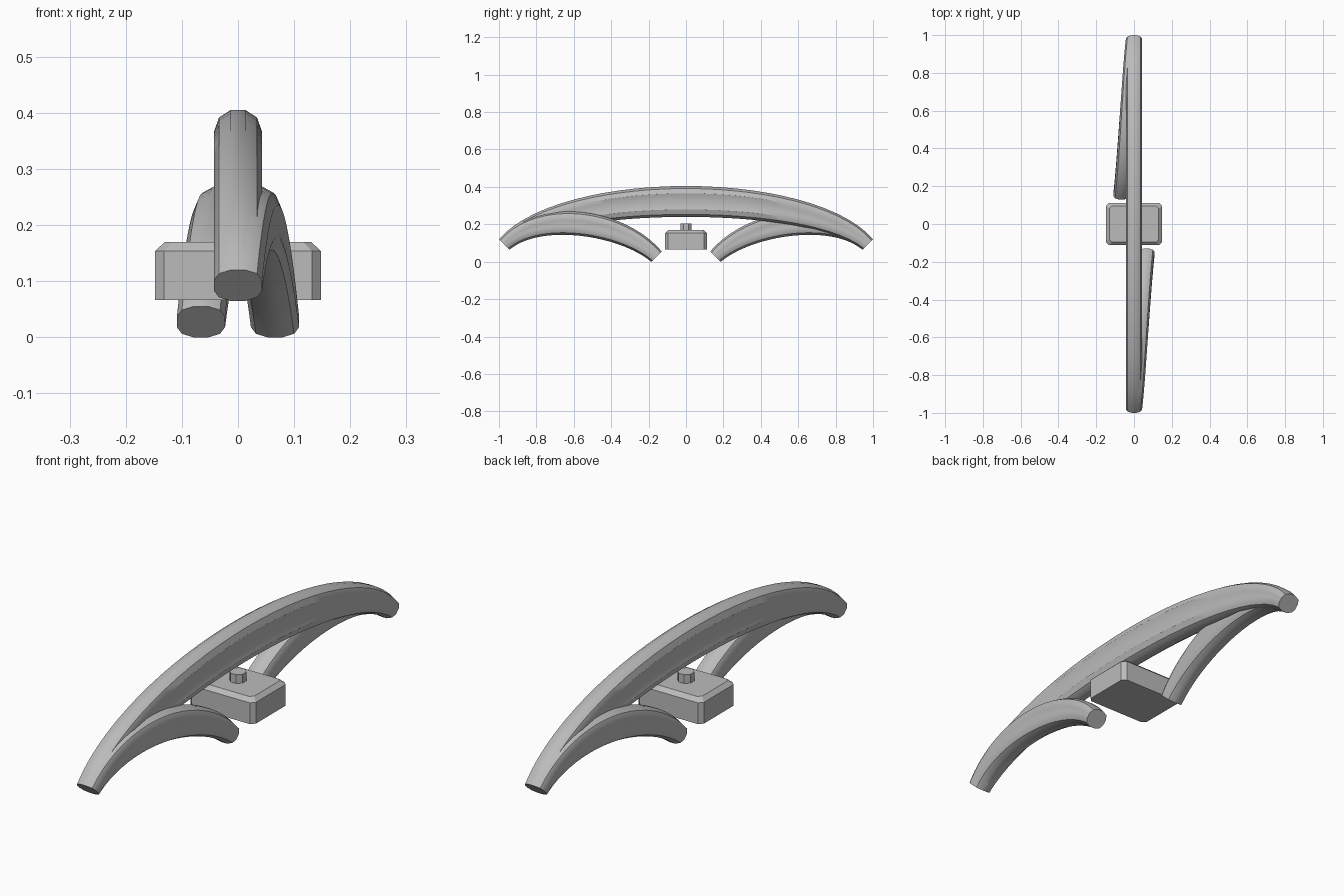
import bpy, bmesh, math
from mathutils import Vector

if "Cube" in bpy.data.objects:
    bpy.data.objects.remove(bpy.data.objects["Cube"])

grey = bpy.data.materials.new("plain_grey")
grey.diffuse_color = (0.5, 0.5, 0.5, 1)
grey.use_nodes = True
grey.node_tree.nodes["Principled BSDF"].inputs["Base Color"].default_value = grey.diffuse_color

# Quarter of the bar section: half width, height at mid span, height at the ends, groove depth
QUARTER = [(.013, .0825, .039, 0), (.034, .069, .030, 0),
           (.043, .043, .013, 0), (.043, .022, .005, .006)]


def section():
    right = QUARTER + [(x, -m, -e, g) for x, m, e, g in reversed(QUARTER)]
    left = [(-x, m, e, -g) for x, m, e, g in reversed(right)]
    return right + left


def finish(name, bm, smooth):
    bmesh.ops.recalc_face_normals(bm, faces=bm.faces)
    me = bpy.data.meshes.new(name)
    bm.to_mesh(me)
    bm.free()
    me.materials.append(grey)
    ob = bpy.data.objects.new(name, me)
    bpy.context.collection.objects.link(ob)
    if smooth:
        bpy.ops.object.select_all(action='DESELECT')
        ob.select_set(True)
        bpy.context.view_layer.objects.active = ob
        bpy.ops.object.shade_smooth_by_angle(angle=math.radians(35))
    return ob


def bar(name, pts, swell, steps):
    """Sweep the section along a cubic curve, deepest at mid span."""
    a, b, c, d = map(Vector, pts)
    bm = bmesh.new()
    rings = []
    for i in range(steps + 1):
        t = i / steps
        u = 1 - t
        p = a * u**3 + b * 3*u*u*t + c * 3*u*t*t + d * t**3
        tan = (b - a) * u*u + (c - b) * 2*u*t + (d - c) * t*t
        up = Vector((0, -tan.z, tan.y)).normalized()
        k = math.sin(math.pi * t) * swell
        rings.append([bm.verts.new(p + Vector((x - g * k, 0, 0)) + up * (e + (m - e) * k))
                      for x, m, e, g in section()])
    n = len(rings[0])
    for r, s in zip(rings, rings[1:]):
        for j in range(n):
            bm.faces.new((r[j], r[(j + 1) % n], s[(j + 1) % n], s[j]))
    bm.faces.new(rings[0])
    bm.faces.new(rings[-1])
    return finish(name, bm, True)


# Long upper arch
bar("upper_arch", [(0, -.972, .092), (0, -.665, .399), (0, .665, .399), (0, .972, .092)], 1, 28)

# Two short lower arms, turned half a circle from each other
for name, s in (("front_arm", 1), ("back_arm", -1)):
    bar(name, [(0, -.972*s, .092), (.022*s, -.782*s, .282),
               (.044*s, -.347*s, .217), (.066*s, -.157*s, .027)], .56, 20)


# Central block: chamfered outline with a sloped top rim
def outline(w, d, c):
    return [(w, -d + c), (w, d - c), (w - c, d), (-w + c, d),
            (-w, d - c), (-w, -d + c), (-w + c, -d), (w - c, -d)]


def stack(name, levels):
    bm = bmesh.new()
    rings = [[bm.verts.new((x, y, z)) for x, y in pts] for z, pts in levels]
    for r, s in zip(rings, rings[1:]):
        for j in range(len(r)):
            k = (j + 1) % len(r)
            bm.faces.new((r[j], r[k], s[k], s[j]))
    bm.faces.new(rings[0])
    bm.faces.new(rings[-1])
    return finish(name, bm, False)


stack("centre_block", [(.066, outline(.148, .112, .016)), (.153, outline(.148, .112, .016)),
                       (.169, outline(.131, .095, .014))])

# Eight-sided stud on the block
stud = outline(.03, .03, .0176)
stack("stud", [(.16, stud), (.205, stud)])
